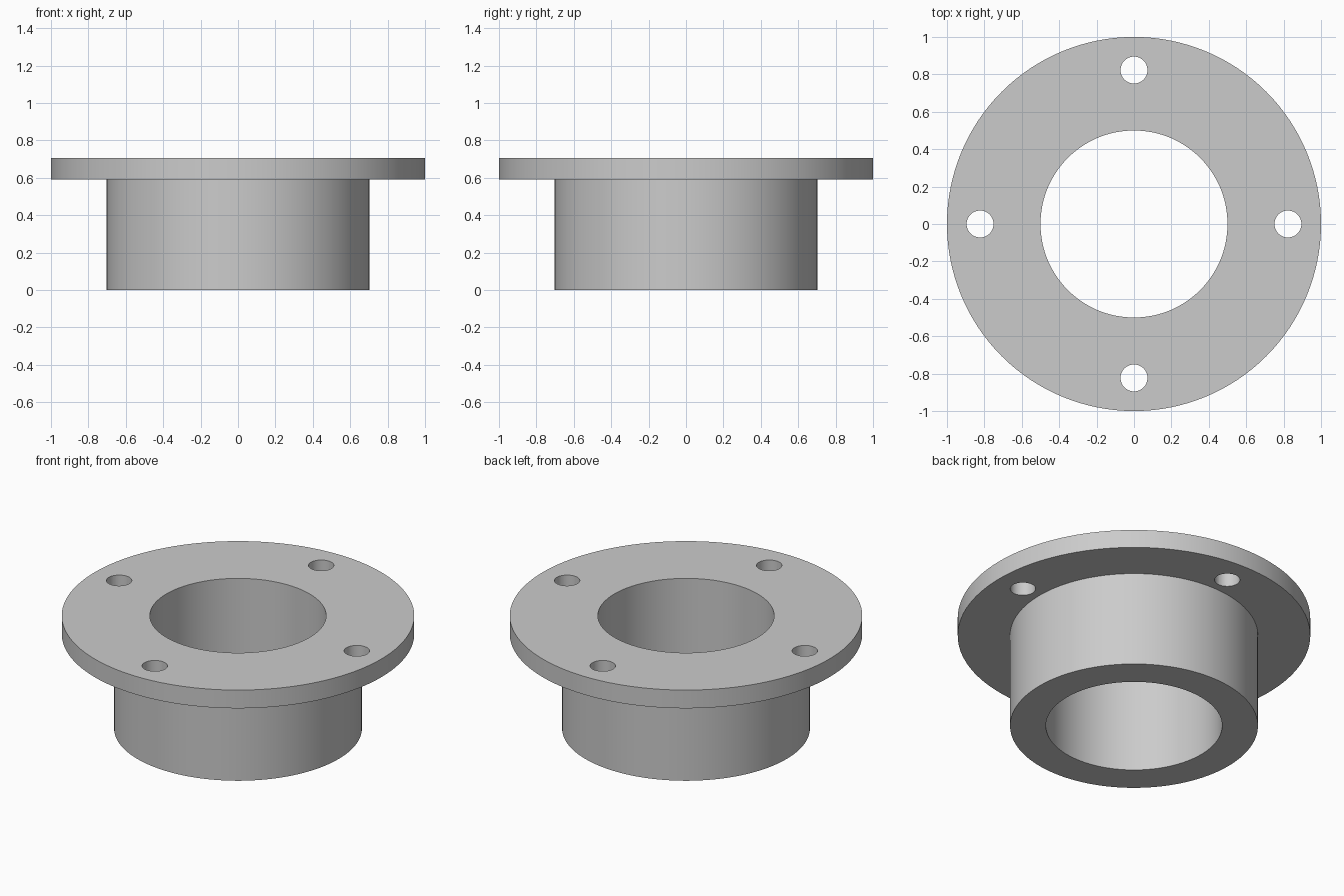
import bpy
import bmesh
import math
from mathutils import Matrix, Vector

SEGMENTS = 128
BORE_R, HUB_R, FLANGE_R = 0.5, 0.703, 1.0
FLANGE_Z, TOP_Z = 0.592, 0.706
BOLT_CIRCLE_R, BOLT_R, BOLT_COUNT = 0.823, 0.072, 4

cube = bpy.data.objects.get("Cube")
if cube:
    bpy.data.objects.remove(cube, do_unlink=True)


def make_object(name, bm):
    bmesh.ops.recalc_face_normals(bm, faces=bm.faces)
    mesh = bpy.data.meshes.new(name)
    bm.to_mesh(mesh)
    bm.free()
    obj = bpy.data.objects.new(name, mesh)
    bpy.context.collection.objects.link(obj)
    return obj


# Plain grey metal
grey = bpy.data.materials.new("grey metal")
grey.use_nodes = True
colour = (0.6, 0.6, 0.6, 1.0)
grey.diffuse_color = colour
grey.node_tree.nodes["Principled BSDF"].inputs["Base Color"].default_value = colour

# Hub and flange: one closed profile turned around the z axis
profile = [(BORE_R, 0), (HUB_R, 0), (HUB_R, FLANGE_Z),
           (FLANGE_R, FLANGE_Z), (FLANGE_R, TOP_Z), (BORE_R, TOP_Z)]
bm = bmesh.new()
verts = [bm.verts.new((r, 0, z)) for r, z in profile]
edges = [bm.edges.new((v, verts[(i + 1) % len(verts)])) for i, v in enumerate(verts)]
bmesh.ops.spin(bm, geom=verts + edges, cent=Vector(), axis=(0, 0, 1),
               angle=math.tau, steps=SEGMENTS, use_merge=True)
bmesh.ops.remove_doubles(bm, verts=bm.verts, dist=1e-5)
flange = make_object("flanged_hub", bm)
flange.data.materials.append(grey)

# Bolt holes: a ring of cylinders cut through the flange
bm = bmesh.new()
for i in range(BOLT_COUNT):
    spot = (Matrix.Rotation(math.tau * i / BOLT_COUNT, 4, 'Z')
            @ Matrix.Translation((BOLT_CIRCLE_R, 0, TOP_Z)))
    bmesh.ops.create_cone(bm, cap_ends=True, segments=48, radius1=BOLT_R,
                          radius2=BOLT_R, depth=0.5, matrix=spot)
cutter = make_object("bolt_hole_cutter", bm)
cutter.hide_render = True
cutter.data.materials.append(grey)

cut = flange.modifiers.new("bolt_holes", 'BOOLEAN')
cut.operation = 'DIFFERENCE'
cut.solver = 'EXACT'
cut.object = cutter

bpy.ops.object.select_all(action='DESELECT')
flange.select_set(True)
bpy.context.view_layer.objects.active = flange
bpy.ops.object.modifier_apply(modifier=cut.name)
bpy.data.objects.remove(cutter, do_unlink=True)

# Smooth round walls with crisp rims
bpy.ops.object.shade_smooth_by_angle(angle=math.radians(30))
